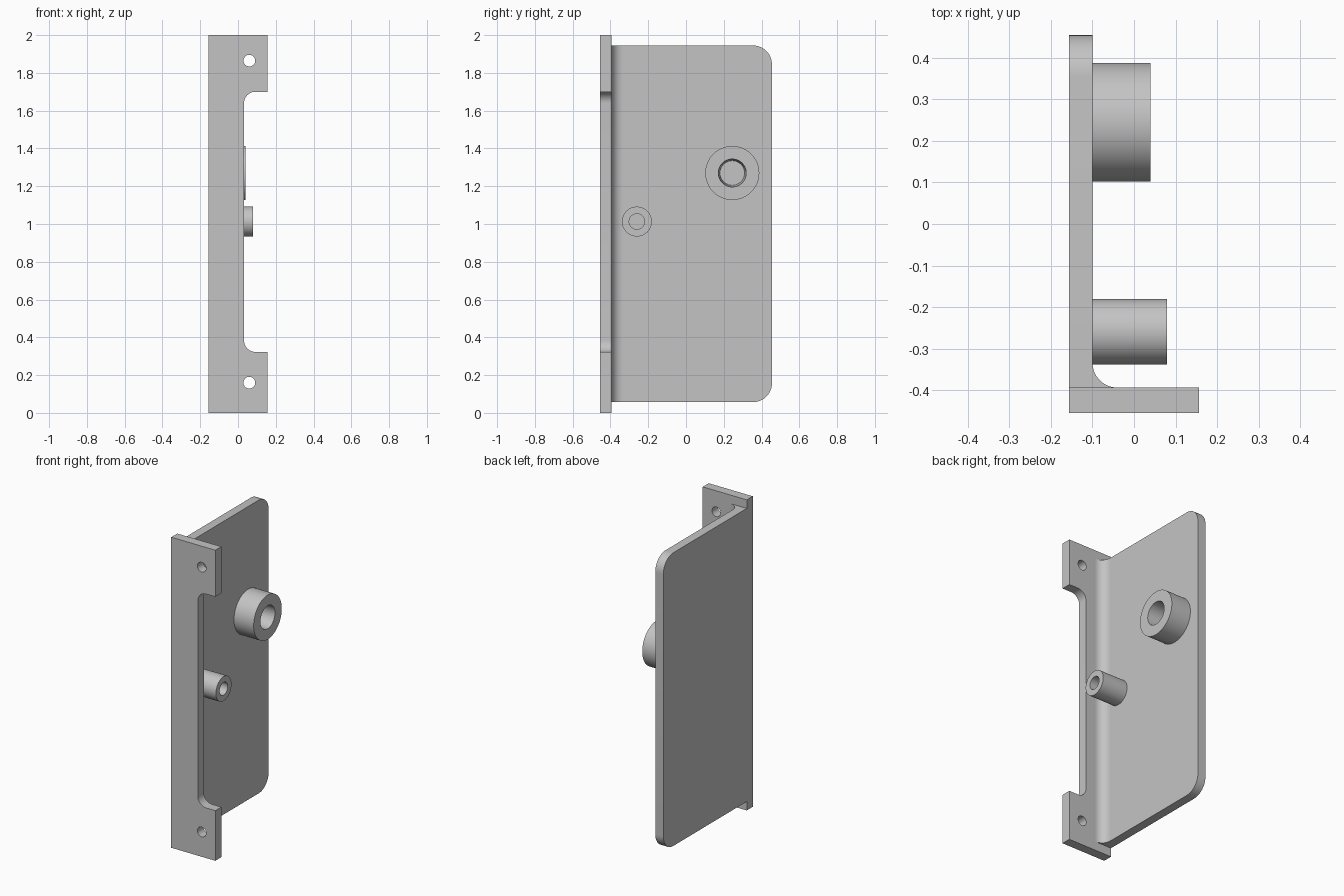
import bpy, bmesh
from math import sin, cos, pi, radians
from mathutils import Vector

cube = bpy.data.objects.get("Cube")
if cube:
    bpy.data.objects.remove(cube)

metal = bpy.data.materials.new("plain_grey")
metal.use_nodes = True
grey = (0.55, 0.55, 0.55, 1)
metal.diffuse_color = grey
metal.node_tree.nodes["Principled BSDF"].inputs["Base Color"].default_value = grey


def arc(cx, cy, r, start, end, steps=12):
    angles = [radians(start + (end - start) * i / steps) for i in range(steps + 1)]
    return [(cx + r * cos(a), cy + r * sin(a)) for a in angles]


def circle(cx, cy, r, steps=32):
    return arc(cx, cy, r, 0, 360, steps)[:-1]


def finish(name, mesh):
    mesh.materials.clear()
    mesh.materials.append(metal)
    obj = bpy.data.objects.new(name, mesh)
    bpy.context.collection.objects.link(obj)
    bpy.ops.object.select_all(action='DESELECT')
    obj.select_set(True)
    bpy.context.view_layer.objects.active = obj
    bpy.ops.object.shade_smooth_by_angle(angle=radians(30))
    return obj


def plate(name, loops, low, high, place):
    """Extrude a filled outline (later loops are holes) and map it into space."""
    curve = bpy.data.curves.new(name + "_outline", 'CURVE')
    curve.dimensions = '2D'
    curve.fill_mode = 'BOTH'
    curve.extrude = (high - low) / 2
    for loop in loops:
        spline = curve.splines.new('POLY')
        spline.points.add(len(loop) - 1)
        for point, (u, v) in zip(spline.points, loop):
            point.co = (u, v, 0, 1)
        spline.use_cyclic_u = True
    temp = bpy.data.objects.new(name + "_outline", curve)
    bpy.context.collection.objects.link(temp)
    bpy.context.view_layer.update()
    graph = bpy.context.evaluated_depsgraph_get()
    mesh = bpy.data.meshes.new_from_object(temp.evaluated_get(graph))
    bpy.data.objects.remove(temp)
    mesh.name = name
    bm = bmesh.new()
    bm.from_mesh(mesh)
    bmesh.ops.remove_doubles(bm, verts=bm.verts, dist=0.0001)
    middle = (low + high) / 2
    for v in bm.verts:
        v.co = Vector(place(v.co.x, v.co.y, v.co.z + middle))
    bmesh.ops.recalc_face_normals(bm, faces=bm.faces)
    bm.to_mesh(mesh)
    bm.free()
    return finish(name, mesh)


def boss(name, y, z, profile, steps=64):
    """Turn a profile of (radius, x) points around a sideways axis."""
    bm = bmesh.new()
    rings = [[bm.verts.new((x, y + r * cos(2 * pi * i / steps), z + r * sin(2 * pi * i / steps)))
              for i in range(steps)] for r, x in profile]
    for a, b in zip(rings, rings[1:]):
        for i in range(steps):
            j = (i + 1) % steps
            bm.faces.new((a[i], a[j], b[j], b[i]))
    mesh = bpy.data.meshes.new(name)
    bm.to_mesh(mesh)
    bm.free()
    return finish(name, mesh)


left, right, inner = -0.157, 0.157, -0.1
front, seam, back = -0.455, -0.394, 0.455

# Front flange: notched strip with two screw holes
notch, low, high, r = 0.032, 0.323, 1.7, 0.06
outline = [(left, 0), (right, 0), (right, low)]
outline += arc(notch + r, low + r, r, 270, 180)
outline += arc(notch + r, high - r, r, 180, 90)
outline += [(right, high), (right, 2), (left, 2)]
holes = [circle(0.06, z, 0.031) for z in (0.16, 1.865)]
plate("front_flange", [outline] + holes, front, seam, lambda u, v, w: (u, w, v))

# Side plate with rounded back corners
bottom, top, r = 0.057, 1.945, 0.1
outline = [(seam, bottom)] + arc(back - r, bottom + r, r, -90, 0)
outline += arc(back - r, top - r, r, 0, 90) + [(seam, top)]
plate("side_plate", [outline], left, inner, lambda u, v, w: (w, u, v))

# Inside fillet joining the flange and the plate
r = 0.06
outline = [(inner, seam)] + arc(inner + r, seam + r, r, 270, 180)
plate("inside_fillet", [outline], bottom, top, lambda u, v, w: (u, v, w))

# Bosses with slightly tapered bores
root = inner - 0.01
boss("large_boss", 0.245, 1.27, [(0.143, root), (0.143, 0.04), (0.074, 0.04), (0.065, inner)])
boss("small_boss", -0.26, 1.013, [(0.079, root), (0.079, 0.08), (0.041, 0.08), (0.041, inner)])
